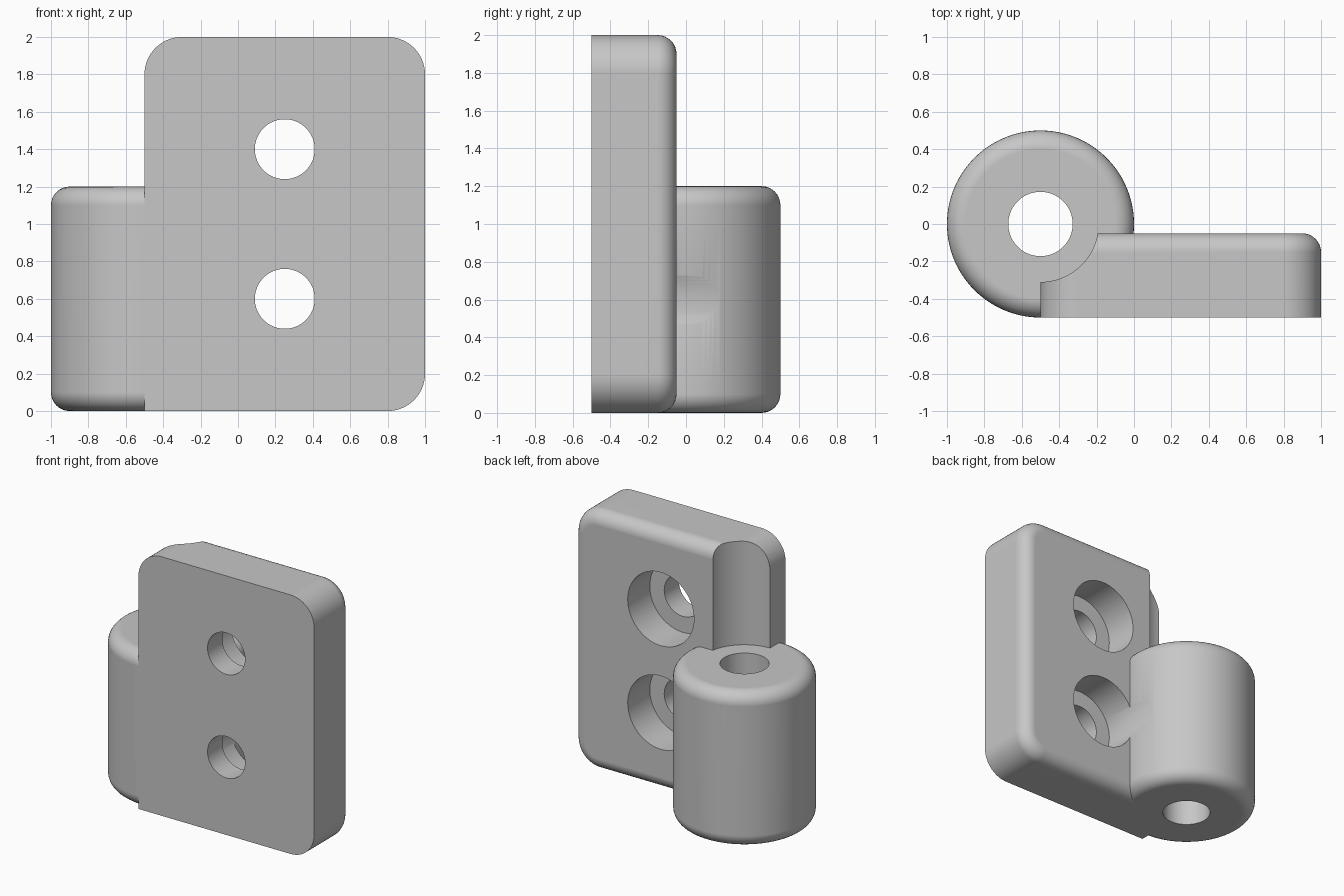
import bpy
import bmesh
from math import pi
from mathutils import Matrix, Vector

default = bpy.data.objects.get("Cube")
if default:
    bpy.data.objects.remove(default, do_unlink=True)

grey = bpy.data.materials.new("light grey")
grey.use_nodes = True
colour = (0.57, 0.57, 0.57, 1)
grey.diffuse_color = colour
grey.node_tree.nodes["Principled BSDF"].inputs["Base Color"].default_value = colour


def finish(bm, name):
    bmesh.ops.recalc_face_normals(bm, faces=bm.faces[:])
    mesh = bpy.data.meshes.new(name)
    bm.to_mesh(mesh)
    bm.free()
    mesh.materials.append(grey)
    obj = bpy.data.objects.new(name, mesh)
    bpy.context.collection.objects.link(obj)
    return obj


def round_edges(bm, edges, radius, segments):
    bmesh.ops.bevel(bm, geom=edges, offset=radius, offset_type='OFFSET',
                    segments=segments, profile=0.5, affect='EDGES',
                    clamp_overlap=False)


def cylinder(name, start, end, radius, segments=96, fillet=0):
    """Cylinder from start to end, with optional rounded rims."""
    start, end = Vector(start), Vector(end)
    axis = end - start
    turn = axis.to_track_quat('Z', 'Y').to_matrix().to_4x4()
    half_step = Matrix.Rotation(pi / segments, 4, 'Z')
    bm = bmesh.new()
    bmesh.ops.create_cone(bm, cap_ends=True, segments=segments, radius1=radius,
                          radius2=radius, depth=axis.length,
                          matrix=Matrix.Translation((start + end) / 2) @ turn @ half_step)
    if fillet:
        caps = [f for f in bm.faces if len(f.verts) > 4]
        round_edges(bm, [e for f in caps for e in f.edges], fillet, 8)
    return finish(bm, name)


def combine(target, tool, operation):
    mod = target.modifiers.new(operation.lower(), 'BOOLEAN')
    mod.operation = operation
    mod.solver = 'EXACT'
    mod.object = tool
    bpy.context.view_layer.objects.active = target
    bpy.ops.object.modifier_apply(modifier=mod.name)
    bpy.data.objects.remove(tool, do_unlink=True)


# Mounting plate: three rounded corners and a rounded rear rim
bm = bmesh.new()
bmesh.ops.create_cube(bm, size=1, matrix=Matrix.Translation((0.25, -0.275, 1))
                      @ Matrix.Diagonal((1.5, 0.45, 2, 1)))


def is_rounded_corner(edge):
    a, b = (v.co for v in edge.verts)
    return abs(a.y - b.y) > 0.1 and not (a.x < 0 and a.z < 1)


round_edges(bm, [e for e in bm.edges if is_rounded_corner(e)], 0.2, 14)
rear = max(bm.faces, key=lambda f: f.calc_center_median().y)
round_edges(bm, list(rear.edges), 0.1, 8)
plate = finish(bm, "hinge_leaf")

# Clearance groove above the barrel
combine(plate, cylinder("groove", (-0.5, 0, 1.15), (-0.5, 0, 2.2), 0.31), 'DIFFERENCE')

# Hinge barrel with its pin bore
barrel = cylinder("barrel", (-0.5, 0, 0), (-0.5, 0, 1.2), 0.5, 128, 0.1)
combine(plate, barrel, 'UNION')
combine(plate, cylinder("pin_bore", (-0.5, 0, -0.2), (-0.5, 0, 1.5), 0.172), 'DIFFERENCE')

# Screw holes, counterbored from the rear
for z in (0.6, 1.4):
    combine(plate, cylinder("screw_hole", (0.25, -0.7, z), (0.25, 0.2, z), 0.16), 'DIFFERENCE')
    combine(plate, cylinder("counterbore", (0.25, -0.32, z), (0.25, 0.6, z), 0.283), 'DIFFERENCE')

# Smooth shading with crisp edges
bpy.ops.object.select_all(action='DESELECT')
plate.select_set(True)
bpy.context.view_layer.objects.active = plate
bpy.ops.object.shade_smooth_by_angle(angle=pi / 6)
weighted = plate.modifiers.new("weighted_normals", 'WEIGHTED_NORMAL')
weighted.keep_sharp = True
